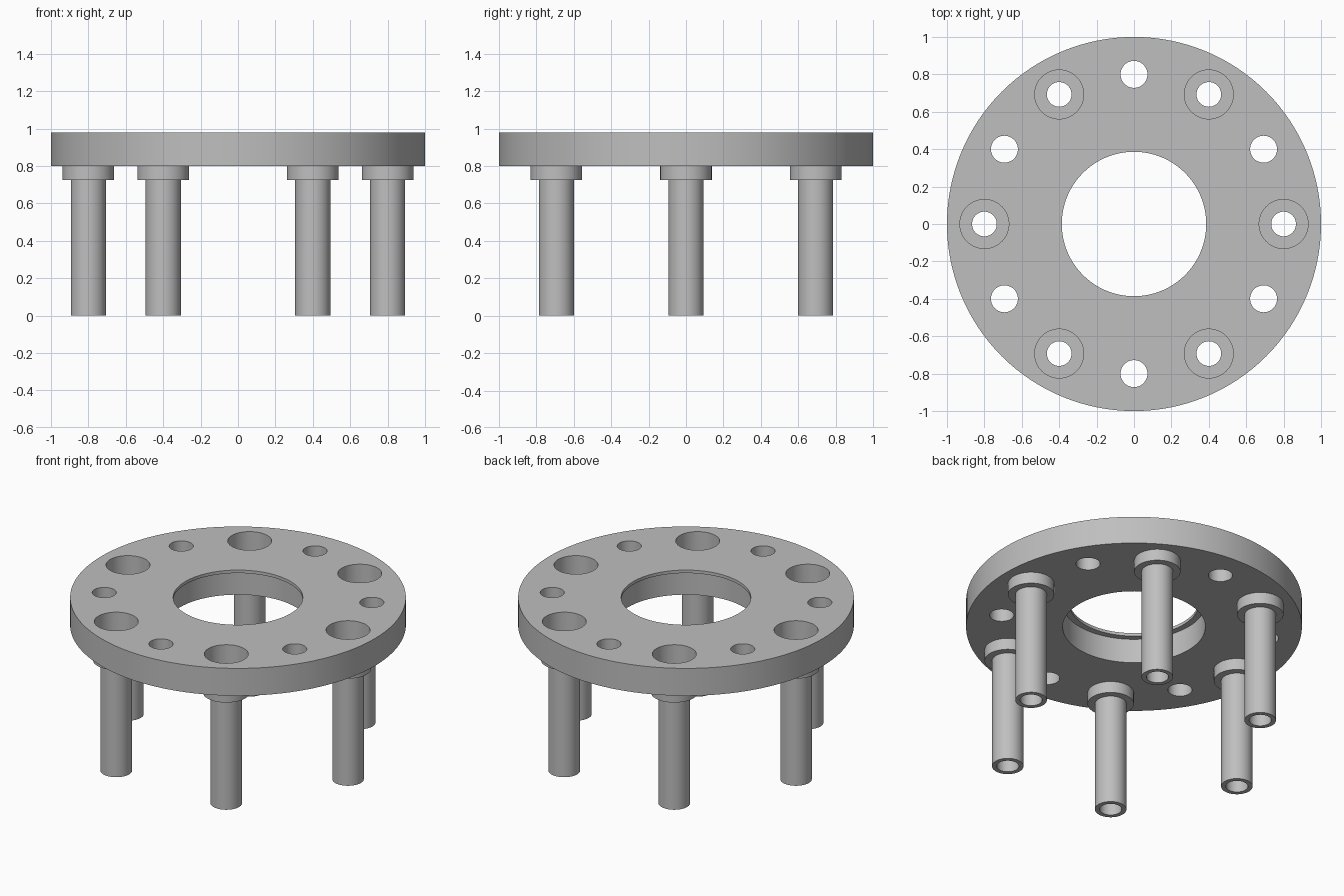
import bpy, bmesh
from math import cos, sin, pi, radians
from mathutils import Matrix

cube = bpy.data.objects.get("Cube")
if cube:
    bpy.data.objects.remove(cube, do_unlink=True)

RING = 0.8                     # radius of the bolt circle
PLATE_LOW, PLATE_TOP = 0.80, 0.98

grey = bpy.data.materials.new("machined grey")
grey.use_nodes = True
colour = (0.52, 0.52, 0.52, 1)
grey.diffuse_color = colour
grey.node_tree.nodes["Principled BSDF"].inputs["Base Color"].default_value = colour


def make_object(name, bm):
    bmesh.ops.recalc_face_normals(bm, faces=bm.faces)
    mesh = bpy.data.meshes.new(name)
    bm.to_mesh(mesh)
    bm.free()
    mesh.materials.append(grey)
    obj = bpy.data.objects.new(name, mesh)
    bpy.context.collection.objects.link(obj)
    return obj


def activate(obj):
    bpy.ops.object.select_all(action="DESELECT")
    obj.select_set(True)
    bpy.context.view_layer.objects.active = obj


def smooth(obj):
    activate(obj)
    bpy.ops.object.shade_smooth_by_angle(angle=radians(30))


def revolve(name, profile, steps):
    """Turn a closed (radius, height) profile around the z axis."""
    bm = bmesh.new()
    rings = [[bm.verts.new((r * cos(2 * pi * i / steps), r * sin(2 * pi * i / steps), z))
              for r, z in profile] for i in range(steps)]
    n = len(profile)
    for i in range(steps):
        a, b = rings[i], rings[(i + 1) % steps]
        for j in range(n):
            k = (j + 1) % n
            bm.faces.new((a[j], b[j], b[k], a[k]))
    return make_object(name, bm)


def on_ring(index):
    angle = index * pi / 6
    return RING * cos(angle), RING * sin(angle)


# Round plate with a centre bore and a thin lip at the top of the bore
plate = revolve("plate", [(1.0, PLATE_LOW), (1.0, PLATE_TOP), (0.386, PLATE_TOP),
                          (0.386, 0.96), (0.425, 0.96), (0.425, PLATE_LOW)], 128)

# Alternating large sockets and small bolt holes through the plate
bm = bmesh.new()
for i in range(12):
    x, y = on_ring(i)
    radius = 0.131 if i % 2 == 0 else 0.072
    bmesh.ops.create_cone(bm, cap_ends=True, segments=48, radius1=radius, radius2=radius,
                          depth=0.5, matrix=Matrix.Translation((x, y, 0.9)))
cutter = make_object("hole_cutter", bm)
cutter.hide_render = True
cut = plate.modifiers.new("holes", "BOOLEAN")
cut.operation = "DIFFERENCE"
cut.solver = "EXACT"
cut.object = cutter
activate(plate)
bpy.ops.object.modifier_apply(modifier=cut.name)
bpy.data.objects.remove(cutter, do_unlink=True)
smooth(plate)

# Hollow legs with a collar under each socket
leg = revolve("leg_1", [(0.066, 0), (0.094, 0), (0.094, 0.725), (0.138, 0.725),
                        (0.138, PLATE_LOW), (0.066, PLATE_LOW)], 48)
smooth(leg)
for i in range(6):
    part = leg
    if i:
        part = leg.copy()
        part.name = f"leg_{i + 1}"
        bpy.context.collection.objects.link(part)
    x, y = on_ring(2 * i)
    part.location = (x, y, 0)
